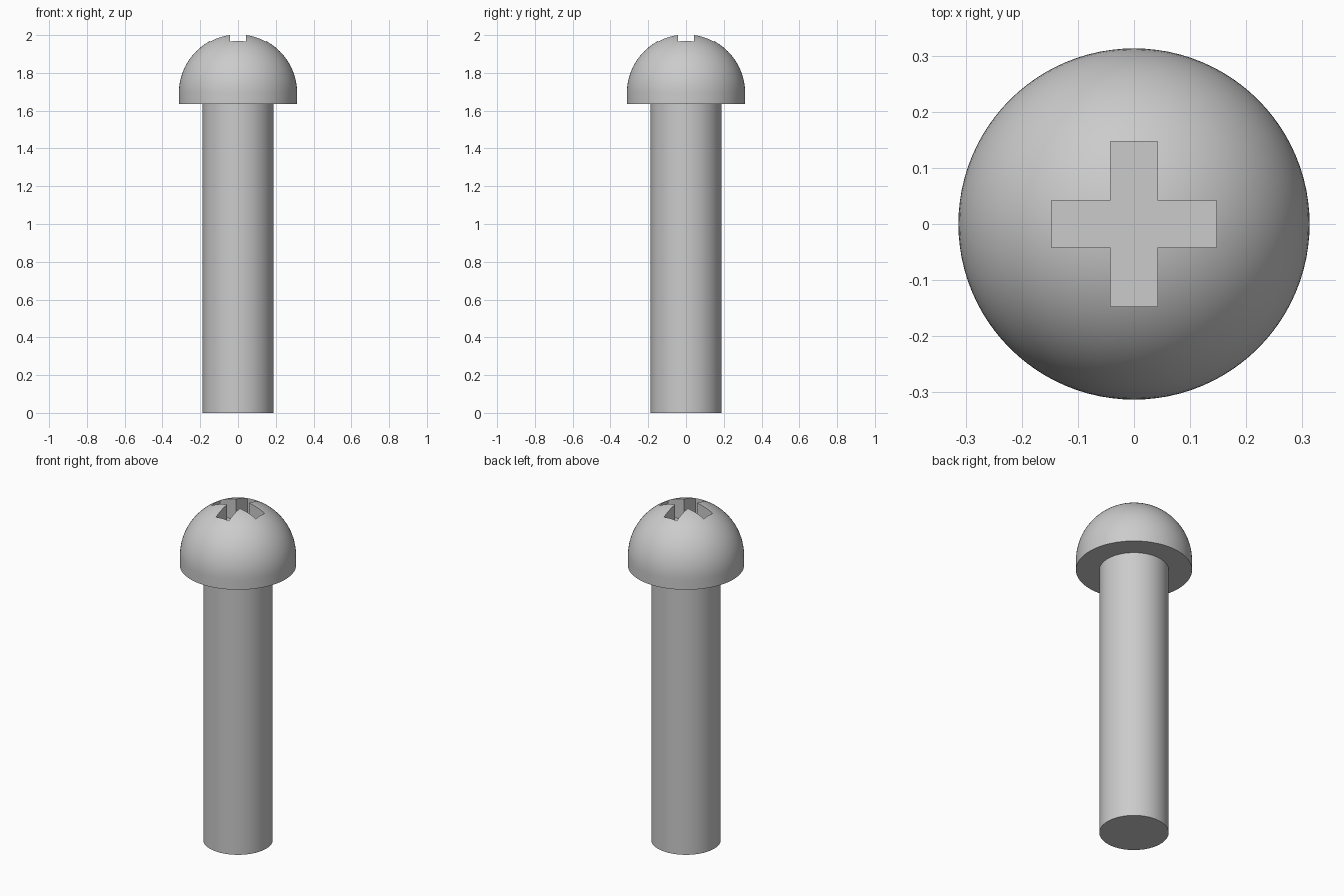
import bpy, bmesh
from math import sin, cos, pi, radians

cube = bpy.data.objects.get("Cube")
if cube:
    bpy.data.objects.remove(cube, do_unlink=True)

SEGMENTS = 96
HEAD_R, SHAFT_R = 0.313, 0.187
HEAD_BASE, DOME_Z = 1.635, 1.693
SLOT_HALF, SLOT_REACH, SLOT_FLOOR = 0.042, 0.147, 1.875

steel = bpy.data.materials.new("grey steel")
steel.use_nodes = True
grey = (0.6, 0.6, 0.6, 1)
steel.diffuse_color = grey
steel.node_tree.nodes["Principled BSDF"].inputs["Base Color"].default_value = grey


def add_object(name, bm):
    bmesh.ops.recalc_face_normals(bm, faces=bm.faces)
    mesh = bpy.data.meshes.new(name)
    bm.to_mesh(mesh)
    bm.free()
    mesh.materials.append(steel)
    obj = bpy.data.objects.new(name, mesh)
    bpy.context.collection.objects.link(obj)
    return obj


def lathe(name, profile):
    """Revolve (radius, height) points around the z axis."""
    bm = bmesh.new()
    verts = [bm.verts.new((r, 0, z)) for r, z in profile]
    edges = [bm.edges.new(pair) for pair in zip(verts, verts[1:])]
    bmesh.ops.spin(bm, geom=verts + edges, cent=(0, 0, 0), axis=(0, 0, 1),
                   angle=2 * pi, steps=SEGMENTS)
    bmesh.ops.remove_doubles(bm, verts=bm.verts, dist=1e-5)
    return add_object(name, bm)


def activate(obj):
    bpy.ops.object.select_all(action='DESELECT')
    obj.select_set(True)
    bpy.context.view_layer.objects.active = obj


# Shaft
shaft = lathe("shaft", [(0, 0), (SHAFT_R, 0), (SHAFT_R, HEAD_BASE + 0.02),
                        (0, HEAD_BASE + 0.02)])

# Domed head with a short straight rim
rings = 24
dome = [(HEAD_R * cos(i * pi / 2 / rings), DOME_Z + HEAD_R * sin(i * pi / 2 / rings))
        for i in range(rings)]
head = lathe("head", [(0, HEAD_BASE), (HEAD_R, HEAD_BASE)] + dome
             + [(0, DOME_Z + HEAD_R)])

# Cross-shaped drive recess
a, b = SLOT_HALF, SLOT_REACH
arm = [(b, -a), (b, a), (a, a)]
outline = []
for _ in range(4):
    outline += arm
    arm = [(-y, x) for x, y in arm]
bm = bmesh.new()
face = bm.faces.new([bm.verts.new((x, y, SLOT_FLOOR)) for x, y in outline])
top = bmesh.ops.extrude_face_region(bm, geom=[face])
bmesh.ops.translate(bm, vec=(0, 0, 0.3),
                    verts=[v for v in top["geom"] if isinstance(v, bmesh.types.BMVert)])
cutter = add_object("cross_cutter", bm)
cutter.hide_render = True

activate(head)
cut = head.modifiers.new("cross recess", 'BOOLEAN')
cut.operation, cut.solver, cut.object = 'DIFFERENCE', 'EXACT', cutter
bpy.ops.object.modifier_apply(modifier=cut.name)
bpy.data.objects.remove(cutter, do_unlink=True)

# Smooth round surfaces, crisp edges
for obj in (shaft, head):
    activate(obj)
    bpy.ops.object.shade_smooth_by_angle(angle=radians(30))
